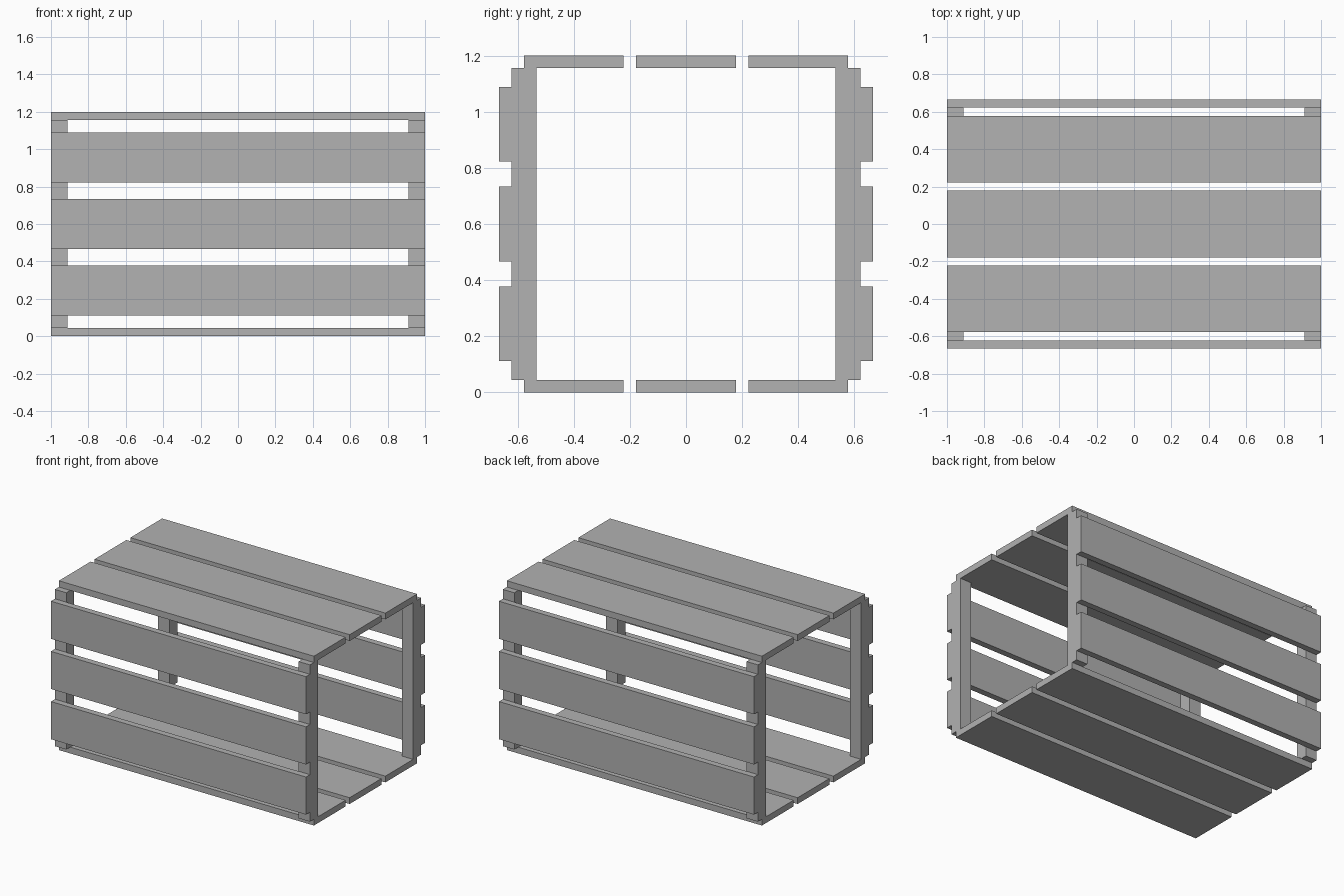
import bpy

if "Cube" in bpy.data.objects:
    bpy.data.objects.remove(bpy.data.objects["Cube"])

U = 2 / 45  # plank thickness; all sizes are multiples of it

grey = bpy.data.materials.new("plain_grey")
grey.diffuse_color = (0.445, 0.445, 0.445, 1)
grey.use_nodes = True
grey.node_tree.nodes["Principled BSDF"].inputs["Base Color"].default_value = grey.diffuse_color


def box(name, x, y, z):
    """Box from (min, max) ranges given in plank thicknesses."""
    bpy.ops.mesh.primitive_cube_add(size=1)
    ob = bpy.context.object
    ob.name = name
    ranges = (x, y, z)
    for v in ob.data.vertices:
        v.co = [U * (r[1] if c > 0 else r[0]) for c, r in zip(v.co, ranges)]
    ob.data.materials.append(grey)
    return ob


FULL = (-22.5, 22.5)

# Top and bottom boards
for i in range(3):
    y = -13 + 9 * i
    box(f"bottom_board_{i + 1}", FULL, (y, y + 8), (0, 1))
    box(f"top_board_{i + 1}", FULL, (y, y + 8), (26, 27))

for side, s in (("front", -1), ("back", 1)):
    # Side slats outside the posts
    for i in range(3):
        z = 2.5 + 8 * i
        box(f"{side}_slat_{i + 1}", FULL, sorted((14 * s, 15 * s)), (z, z + 6))
    # Corner posts between the top and bottom boards
    for end, e in (("left", -1), ("right", 1)):
        box(f"{side}_{end}_post", sorted((20.5 * e, 22.5 * e)),
            sorted((12 * s, 14 * s)), (1, 26))
